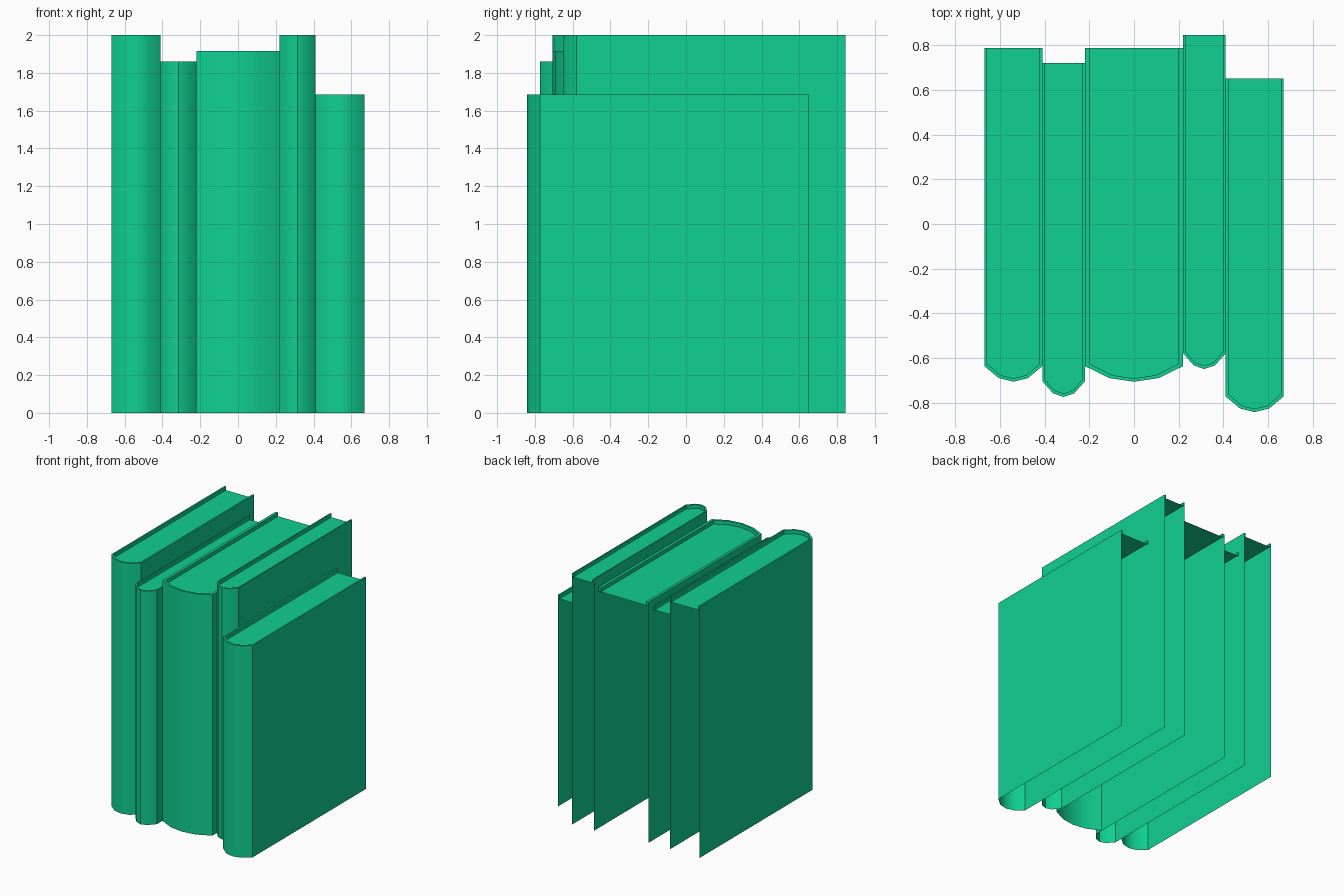
import bpy, bmesh, math

cube = bpy.data.objects.get("Cube")
if cube:
    bpy.data.objects.remove(cube, do_unlink=True)

green = bpy.data.materials.new("book_green")
green.use_nodes = True
colour = (0.005, 0.63, 0.29, 1)
green.diffuse_color = colour
green.node_tree.nodes["Principled BSDF"].inputs["Base Color"].default_value = colour

LENGTH = 1.424   # straight side of a cover
BULGE = 0.07     # depth of the rounded spine
RECESS = 0.03    # drop from cover rim to page tops


def outline(x, half, back, bulge, front):
    """Open U: back edge, side, rounded spine, side, back edge."""
    spine = [(-1, 0), (-0.5, 0.77), (0, 1), (0.5, 0.77), (1, 0)]
    curve = [(x + half * u, front - bulge * v) for u, v in spine]
    return [(x - half, back)] + curve + [(x + half, back)]


def book(name, left, right, back, height):
    x, half = (left + right) / 2, (right - left) / 2
    front = back - LENGTH
    outer = outline(x, half, back, BULGE, front)
    inner = outline(x, half * 0.9, back, BULGE * 0.93, front + 0.01)

    bm = bmesh.new()

    def ring(points, z):
        return [bm.verts.new((px, py, z)) for px, py in points]

    # Cover walls, rim, and the inside of the rim down to the pages
    bottom = ring(outer, 0)
    shoulder = ring(outer, height - RECESS)
    top = ring(outer, height)
    rim = ring(inner, height)
    page = ring(inner, height - RECESS)
    rings = [bottom, shoulder, top, rim, page]
    for a, b in zip(rings, rings[1:]):
        for i in range(len(a) - 1):
            bm.faces.new((a[i], a[i + 1], b[i + 1], b[i]))

    # Page tops and the small rim ends at the open back
    bm.faces.new(page)
    bm.faces.new([r[0] for r in rings[1:]])
    bm.faces.new([r[-1] for r in reversed(rings[1:])])

    mesh = bpy.data.meshes.new(name)
    bm.to_mesh(mesh)
    bm.free()
    mesh.materials.append(green)
    obj = bpy.data.objects.new(name, mesh)
    bpy.context.collection.objects.link(obj)
    return obj


books = [
    book("tall_book_right", -0.67, -0.41, 0.788, 2.0),
    book("thin_book_right", -0.41, -0.22, 0.72, 1.86),
    book("thick_book_middle", -0.22, 0.22, 0.788, 1.915),
    book("thin_book_left", 0.22, 0.41, 0.845, 2.0),
    book("short_book_left", 0.41, 0.67, 0.652, 1.685),
]

# Smooth spines with crisp cover edges
bpy.ops.object.select_all(action="DESELECT")
for obj in books:
    obj.select_set(True)
bpy.context.view_layer.objects.active = books[0]
bpy.ops.object.shade_smooth_by_angle(angle=math.radians(35))
